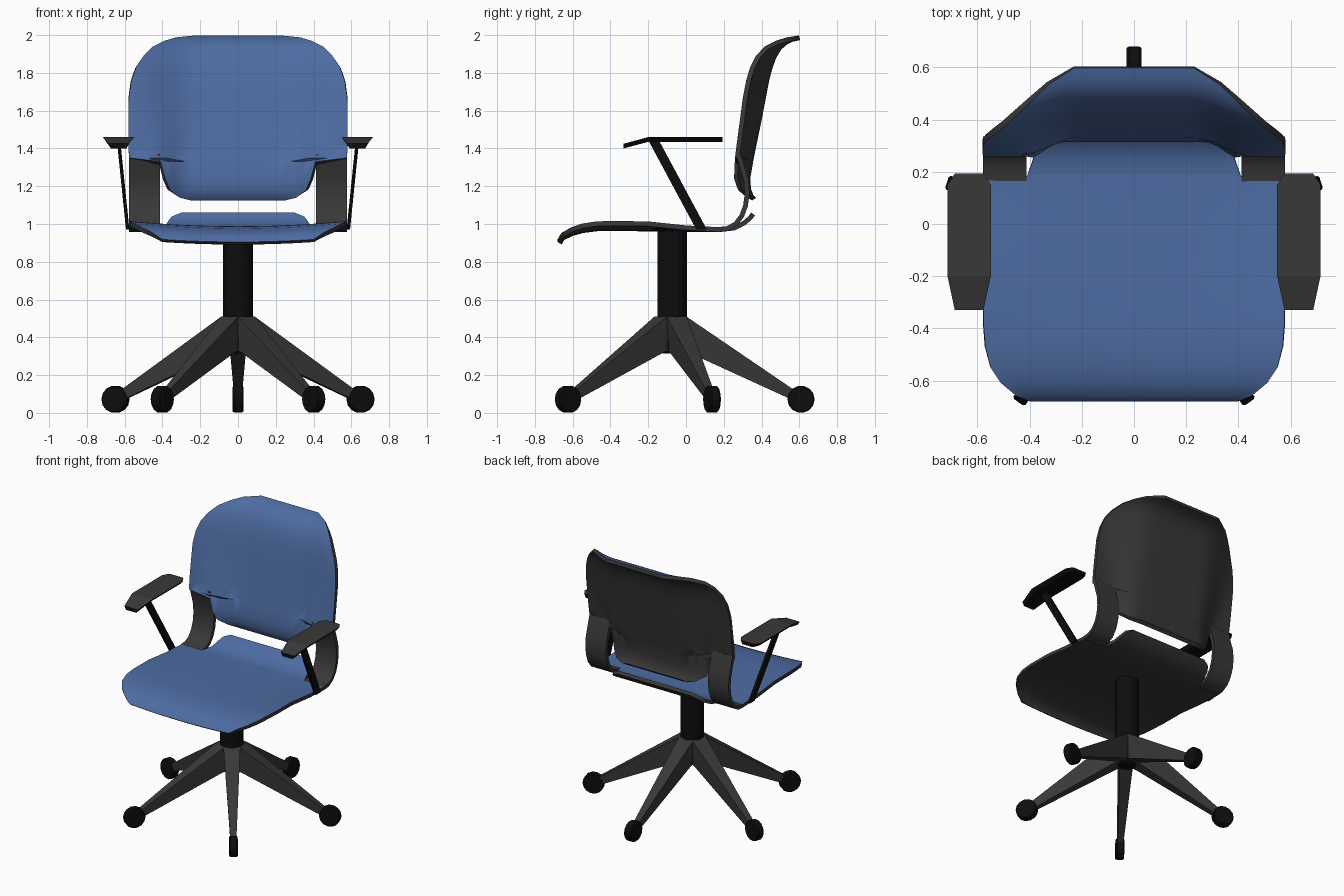
import bpy, bmesh, math
from mathutils import Vector, Matrix

if "Cube" in bpy.data.objects:
    bpy.data.objects.remove(bpy.data.objects["Cube"])


def material(name, rgb):
    m = bpy.data.materials.new(name)
    m.diffuse_color = (*rgb, 1)
    m.use_nodes = True
    m.node_tree.nodes["Principled BSDF"].inputs["Base Color"].default_value = m.diffuse_color
    return m


BLUE = material("blue fabric", (0.075, 0.148, 0.36))
GREY = material("dark grey plastic", (0.04, 0.04, 0.04))
BLACK = material("black plastic", (0.004, 0.004, 0.004))


def add_object(name, verts, faces, mats):
    me = bpy.data.meshes.new(name)
    me.from_pydata(verts, [], faces)
    ob = bpy.data.objects.new(name, me)
    bpy.context.collection.objects.link(ob)
    for m in mats:
        me.materials.append(m)
    return ob


def fix_normals(ob):
    bm = bmesh.new()
    bm.from_mesh(ob.data)
    bmesh.ops.recalc_face_normals(bm, faces=bm.faces)
    bm.to_mesh(ob.data)
    bm.free()


def loft(name, rings, mats):
    """Closed solid through rings with equal point counts."""
    n = len(rings[0])
    verts = [p for r in rings for p in r]
    faces = [(k * n + i, k * n + (i + 1) % n, (k + 1) * n + (i + 1) % n, (k + 1) * n + i)
             for k in range(len(rings) - 1) for i in range(n)]
    faces += [tuple(range(n)), tuple(range(len(verts) - n, len(verts)))]
    ob = add_object(name, verts, faces, mats)
    fix_normals(ob)
    return ob


def shell(name, rows, mats, cols=24, thick=0.025):
    """Thin smooth sheet; each row is a function of u in -1..1."""
    verts = [r(-1 + 2 * c / cols) for r in rows for c in range(cols + 1)]
    w = cols + 1
    faces = [(k * w + c, k * w + c + 1, (k + 1) * w + c + 1, (k + 1) * w + c)
             for k in range(len(rows) - 1) for c in range(cols)]
    ob = add_object(name, verts, faces, mats)
    s = ob.modifiers.new("thickness", 'SOLIDIFY')
    s.thickness, s.offset = thick, -1
    s.material_offset = s.material_offset_rim = len(mats) - 1
    bpy.ops.object.select_all(action='DESELECT')
    ob.select_set(True)
    bpy.context.view_layer.objects.active = ob
    bpy.ops.object.modifier_apply(modifier=s.name)
    bpy.ops.object.shade_smooth_by_angle(angle=math.radians(40))
    return ob


# Seat: rows of (y, z, half width), slightly dished, with a raised rear flap
def seat_row(y, z, w):
    dish = 0.028 * max(0, min(1, (0.1 - y) / 0.3))
    return lambda u: (w * u, y, z + dish * (w * u / 0.58) ** 2)


seat = [(-0.68, 0.905, 0.40), (-0.66, 0.935, 0.45), (-0.61, 0.96, 0.51),
        (-0.55, 0.977, 0.55), (-0.47, 0.987, 0.57), (-0.38, 0.988, 0.577),
        (-0.2, 0.986, 0.577), (0, 0.983, 0.577), (0.177, 0.983, 0.577),
        (0.183, 0.983, 0.41), (0.25, 0.99, 0.385), (0.3, 1.015, 0.37),
        (0.33, 1.04, 0.35), (0.345, 1.06, 0.30)]
shell("seat", [seat_row(*r) for r in seat], [BLUE, GREY])


# Backrest: rows of (z, y at centre, half width), sides wrapped forward
def back_row(z, y, w):
    t = max(0, min(1, (z - 1.35) / 0.3))
    lo, hi, amount = 0.27 - 0.05 * t, 0.43 + 0.15 * t, 0.075 + 0.022 * t

    def point(u):
        s = max(0, min(1, (abs(w * u) - lo) / (hi - lo)))
        return (w * u, y - amount * s * s * (3 - 2 * s), z)
    return point


back = [(1.125, 0.35, 0.25), (1.14, 0.335, 0.31), (1.18, 0.32, 0.36),
        (1.24, 0.315, 0.385), (1.33, 0.33, 0.41), (1.35, 0.334, 0.577),
        (1.42, 0.348, 0.58), (1.54, 0.373, 0.58), (1.67, 0.398, 0.578),
        (1.76, 0.415, 0.565), (1.83, 0.433, 0.54), (1.89, 0.455, 0.50),
        (1.94, 0.485, 0.45), (1.97, 0.52, 0.39), (1.988, 0.555, 0.33),
        (1.998, 0.598, 0.23)]
shell("backrest", [back_row(*r) for r in back], [BLUE, GREY])

# Curved side straps joining seat and backrest
strap = [(0.16, 0.983), (0.215, 0.988), (0.255, 1.01), (0.285, 1.05), (0.303, 1.1),
         (0.311, 1.16), (0.306, 1.23), (0.285, 1.3), (0.264, 1.37)]
for side, label in ((1, "right"), (-1, "left")):
    shell(label + "_strap", [lambda u, y=y, z=z: (side * 0.495 + 0.083 * u, y, z)
                             for y, z in strap], [GREY], cols=2)

    # Arm pad: grey top, black sides and underside
    cx = side * 0.632
    rings = []
    for y, hw, z in ((-0.33, 0.055, 1.425), (-0.2, 0.083, 1.46),
                     (0.15, 0.083, 1.46), (0.193, 0.055, 1.46)):
        low = z - 0.025
        rings.append([(cx - hw, y, z), (cx + hw, y, z),
                      (cx + hw * 0.75, y, low), (cx - hw * 0.75, y, low)])
    pad = loft(label + "_arm_pad", rings, [GREY, BLACK])
    for p in pad.data.polygons:
        p.material_index = 0 if p.normal.z > 0.5 else 1

    # Slanted arm post
    def post_ring(x, y, z):
        return [(side * x + a * 0.009, y + b * 0.028, z)
                for a, b in ((-1, -1), (1, -1), (1, 1), (-1, 1))]
    loft(label + "_arm_post", [post_ring(0.584, 0.083, 0.97),
                               post_ring(0.632, -0.17, 1.44)], [BLACK])

# Central column with a tapered foot
CY = -0.073


def circle(r, z, n=16):
    return [(r * math.cos(math.tau * i / n), CY + r * math.sin(math.tau * i / n), z)
            for i in range(n)]


loft("column", [circle(0.05, 0.315), circle(0.07, 0.335), circle(0.079, 0.5),
                circle(0.079, 0.975)], [BLACK])

# Five tapered legs, each with a caster wheel
for i in range(5):
    spin = Matrix.Translation((0, CY, 0)) @ Matrix.Rotation(math.tau * i / 5, 4, 'Z')

    def leg_ring(r, top, bottom, wt, wb):
        return [spin @ Vector(p) for p in ((-wt, r, top), (wt, r, top),
                                           (wb, r, bottom), (-wb, r, bottom))]
    loft(f"leg_{i + 1}", [leg_ring(0.0, 0.512, 0.325, 0.03, 0.03),
                          leg_ring(0.075, 0.51, 0.325, 0.056, 0.042),
                          leg_ring(0.655, 0.115, 0.06, 0.02, 0.018)], [GREY])

    def wheel_ring(x, r):
        return [spin @ Vector((x, 0.682 + r * math.cos(math.tau * k / 14),
                               0.072 + r * math.sin(math.tau * k / 14))) for k in range(14)]
    loft(f"caster_{i + 1}", [wheel_ring(-0.028, 0.066), wheel_ring(-0.02, 0.072),
                             wheel_ring(0.02, 0.072), wheel_ring(0.028, 0.066)], [BLACK])
